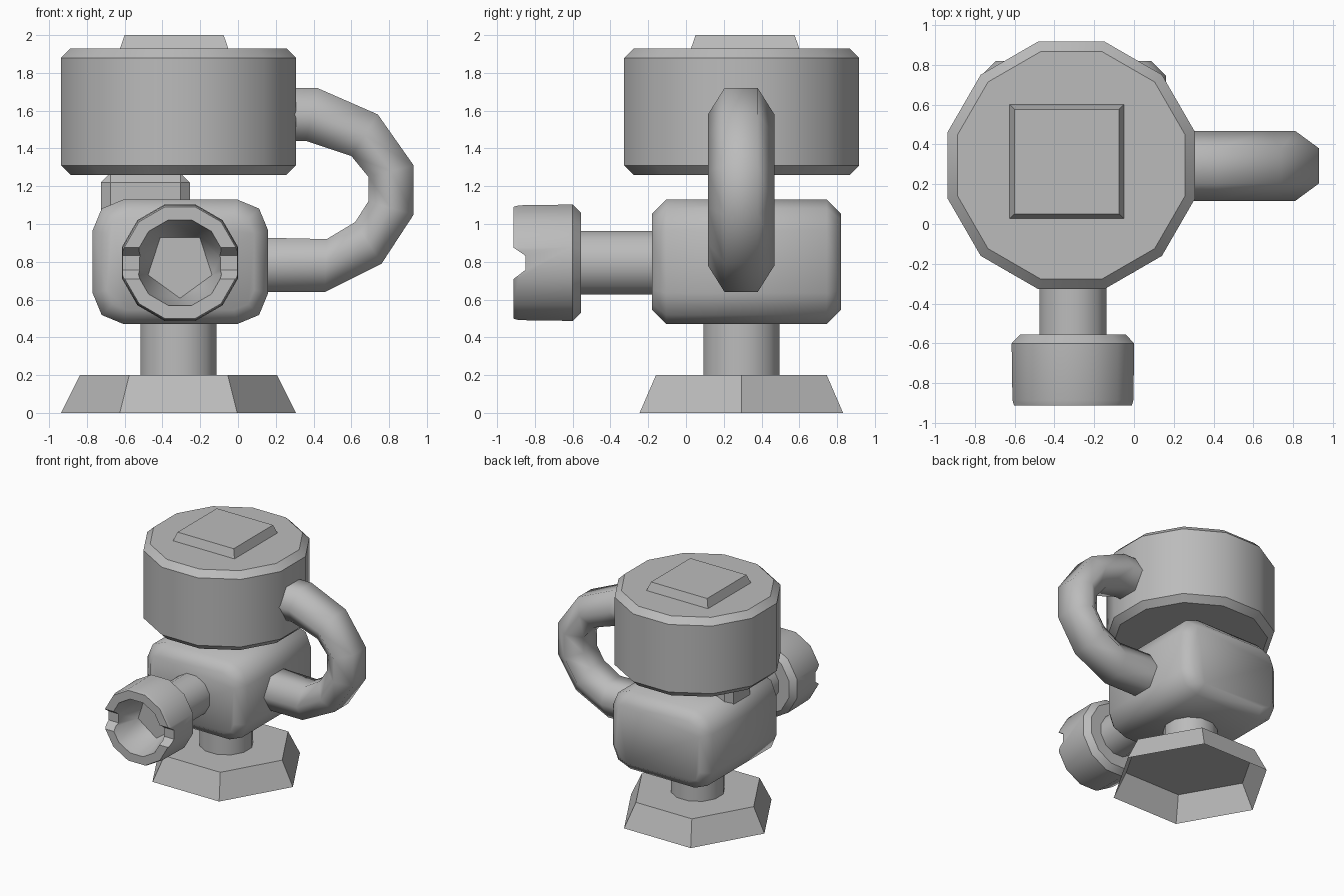
import bpy, bmesh, math
from mathutils import Vector

cube = bpy.data.objects.get("Cube")
if cube:
    bpy.data.objects.remove(cube)

grey = bpy.data.materials.new("plain_grey")
grey.use_nodes = True
grey.diffuse_color = (0.5, 0.5, 0.5, 1)
grey.node_tree.nodes["Principled BSDF"].inputs["Base Color"].default_value = (0.5, 0.5, 0.5, 1)


def finish(name, bm, smooth=None):
    """Turn a bmesh into an object, optionally smooth below an angle."""
    mesh = bpy.data.meshes.new(name)
    bm.to_mesh(mesh)
    bm.free()
    mesh.materials.append(grey)
    obj = bpy.data.objects.new(name, mesh)
    bpy.context.collection.objects.link(obj)
    bpy.ops.object.select_all(action='DESELECT')
    obj.select_set(True)
    bpy.context.view_layer.objects.active = obj
    if smooth:
        bpy.ops.object.shade_smooth_by_angle(angle=math.radians(smooth))
    return obj


def loft(rings, cap_start=True, cap_end=True):
    """Skin a list of equal-length point rings."""
    bm = bmesh.new()
    loops = [[bm.verts.new(p) for p in ring] for ring in rings]
    for a, b in zip(loops, loops[1:]):
        for i in range(len(a)):
            j = (i + 1) % len(a)
            bm.faces.new((a[i], a[j], b[j], b[i]))
    if cap_start:
        bm.faces.new(loops[0][::-1])
    if cap_end:
        bm.faces.new(loops[-1])
    bmesh.ops.recalc_face_normals(bm, faces=bm.faces)
    return bm


def ring_z(cx, cy, z, r, n, turn=0.0):
    return [(cx + r * math.cos(turn + math.tau * i / n),
             cy + r * math.sin(turn + math.tau * i / n), z) for i in range(n)]


def ring_y(cx, cz, y, r, n, turn=0.0):
    return [(x, y, z) for x, z, _ in ring_z(cx, cz, 0, r, n, turn)]


def box(lo, hi):
    bm = bmesh.new()
    bmesh.ops.create_cube(bm, size=1)
    for v in bm.verts:
        v.co = Vector([l + (c + 0.5) * (h - l) for l, h, c in zip(lo, hi, v.co)])
    return bm


def bevel(bm, edges, width, segments):
    bmesh.ops.bevel(bm, geom=edges, offset=width, segments=segments,
                    profile=0.5, affect='EDGES')


CX, CY = -0.315, 0.293
HALF = math.pi / 12          # half a step of a twelve-sided ring
FLAT = 1 / math.cos(HALF)    # flat-to-flat radius to corner radius

# Flared hexagonal foot, open underneath
finish("foot", loft([ring_z(CX, CY, 0, 0.622, 6), ring_z(CX, CY, 0.2, 0.522, 6)],
                    cap_start=False))

# Post between foot and body
finish("post", loft([ring_z(CX, CY, z, 0.208, 12, HALF) for z in (0.2, 0.55)]), 40)

# Body: rounded along its length, chamfered at both ends
bm = box((-0.77, -0.18, 0.47), (0.16, 0.82, 1.13))
bevel(bm, [e for e in bm.edges if abs(e.verts[0].co.y - e.verts[1].co.y) > 0.5], 0.165, 2)
bm.normal_update()
ends = {e for f in bm.faces if abs(f.normal.y) > 0.9 for e in f.edges}
bevel(bm, list(ends), 0.075, 1)
finish("body", bm, 60)

# Connecting block between body and drum
bm = box((-0.725, 0.13, 1.0), (-0.255, 0.45, 1.27))
bevel(bm, bm.edges[:], 0.05, 1)
finish("connecting_block", bm)

# Twelve-sided drum with chamfered rims
drum = [(1.26, 0.572), (1.31, 0.622), (1.88, 0.622), (1.93, 0.572)]
finish("drum", loft([ring_z(CX, CY + 0.002, z, r * FLAT, 12, HALF) for z, r in drum]), 40)

# Square lid on the drum
finish("lid", loft([ring_z(-0.338, 0.313, z, s * math.sqrt(2), 4, math.pi / 4)
                    for z, s in ((1.92, 0.29), (2.0, 0.262))]))

# Bent six-sided pipe: outer and inner (x, z) of each joint
joints = [((0.1, 1.72), (0.1, 1.44)), ((0.42, 1.72), (0.36, 1.44)),
          ((0.74, 1.58), (0.60, 1.36)), ((0.93, 1.31), (0.69, 1.25)),
          ((0.93, 1.05), (0.69, 1.12)), ((0.76, 0.79), (0.62, 1.01)),
          ((0.46, 0.64), (0.47, 0.92)), ((0.0, 0.64), (0.0, 0.93))]
rings = []
for (ox, oz), (ix, iz) in joints:
    mx, mz = (ox + ix) / 2, (oz + iz) / 2
    rings.append([(x, 0.292 + y, z) for x, y, z in (
        (ox, -0.088, oz), (ox, 0.088, oz), (mx, 0.176, mz),
        (ix, 0.088, iz), (ix, -0.088, iz), (mx, -0.176, mz))])
finish("bent_pipe", loft(rings), 75)

# Nozzle neck and head
NX, NZ = -0.307, 0.795
finish("nozzle_neck", loft([ring_y(NX, NZ, y, 0.175, 12, HALF) for y in (-0.1, -0.58)]), 40)
profile = [(-0.555, 0.265), (-0.6, 0.308), (-0.885, 0.304), (-0.913, 0.296)]
head = finish("nozzle_head",
              loft([ring_y(NX, NZ, y, r * FLAT, 12, HALF) for y, r in profile]))

# Bore cutter: twelve-sided mouth narrowing to a five-sided floor
bm = bmesh.new()
for p in (ring_y(NX, NZ, -0.95, 0.239, 12, HALF) + ring_y(NX, NZ, -0.913, 0.235, 12, HALF)
          + ring_y(NX, NZ - 0.01, -0.65, 0.178, 5, -math.pi / 2)):
    bm.verts.new(p)
bmesh.ops.convex_hull(bm, input=bm.verts[:])
bore = finish("bore_cutter", bm)

# Slot cutter: tapered groove across the mouth
groove = [(-0.95, 0.90), (-0.85, 0.832), (-0.85, 0.757), (-0.95, 0.68)]
slot = finish("slot_cutter", loft([[(x, y, z) for y, z in groove] for x in (-0.8, 0.2)]))

for cutter in (bore, slot):
    cutter.hide_render = True
    bpy.context.view_layer.objects.active = head
    mod = head.modifiers.new("cut", 'BOOLEAN')
    mod.operation = 'DIFFERENCE'
    mod.solver = 'EXACT'
    mod.object = cutter
    bpy.ops.object.modifier_apply(modifier=mod.name)
    bpy.data.objects.remove(cutter)
bpy.ops.object.select_all(action='DESELECT')
head.select_set(True)
bpy.ops.object.shade_smooth_by_angle(angle=math.radians(40))
